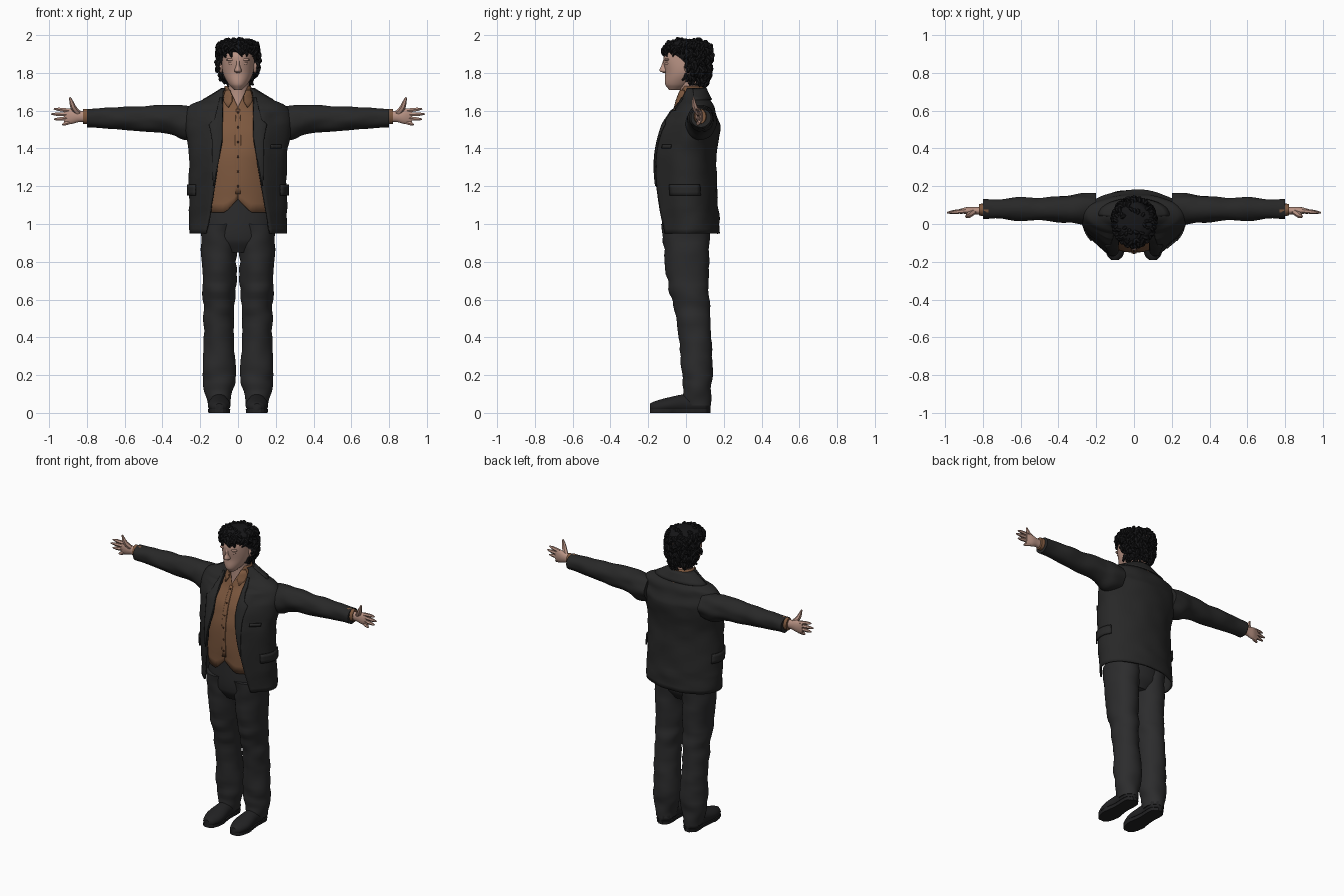
import bpy, bmesh, math, random
from mathutils import Vector, Matrix, noise

random.seed(4)
if "Cube" in bpy.data.objects:
    bpy.data.objects.remove(bpy.data.objects["Cube"])


def material(name, *colour):
    mat = bpy.data.materials.new(name)
    mat.use_nodes = True
    mat.diffuse_color = (*colour, 1)
    shader = mat.node_tree.nodes["Principled BSDF"]
    shader.inputs["Base Color"].default_value = (*colour, 1)
    shader.inputs["Roughness"].default_value = .8
    return mat


SKIN = material("skin", .48, .29, .23)
LIP = material("lip", .34, .16, .13)
HAIR = material("black hair", .008, .008, .009)
JACKET = material("charcoal jacket", .021, .021, .021)
TROUSER = material("charcoal trousers", .025, .025, .026)
SHIRT = material("brown shirt", .21, .1, .05)
BUTTON = material("dark button", .05, .02, .01)
SHOE = material("black shoe", .016, .016, .017)


def select_only(ob):
    bpy.ops.object.select_all(action='DESELECT')
    ob.select_set(True)
    bpy.context.view_layer.objects.active = ob


def finish(ob, mat, mirror=False, thickness=0):
    ob.data.materials.clear()
    ob.data.materials.append(mat)
    select_only(ob)
    bpy.ops.object.shade_smooth_by_angle(angle=math.radians(50))
    if thickness:
        solid = ob.modifiers.new("thickness", 'SOLIDIFY')
        solid.thickness, solid.offset = thickness, -1
    if mirror:
        ob.modifiers.new("mirror", 'MIRROR')


def add_mesh(name, bm, mat, **options):
    mesh = bpy.data.meshes.new(name)
    bm.to_mesh(mesh)
    bm.free()
    ob = bpy.data.objects.new(name, mesh)
    bpy.context.collection.objects.link(ob)
    finish(ob, mat, **options)


def section(rings, a):
    """Smooth interpolation of the rings: centre and two radii at station a."""
    last = len(rings) - 1
    i = max(k for k in range(last) if k == 0 or rings[k][0] <= a)
    here, after = Vector(rings[i]), Vector(rings[i + 1])
    span = after[0] - here[0]
    u = (a - here[0]) / span

    def slope(k):
        low, high = Vector(rings[max(k - 1, 0)]), Vector(rings[min(k + 1, last)])
        return (high - low) * span / (high[0] - low[0])

    ease = u * u * (3 - 2 * u)
    bend = slope(i) * u * (1 - u) ** 2 - slope(i + 1) * u * u * (1 - u)
    return (here.lerp(after, ease) + bend)[1:]


def point(rings, a, angle, axis='z', centre=0, offset=0, warp=None):
    q, rp, rq = section(rings, a)
    u = centre + (rp + offset) * math.sin(angle)
    v = q - (rq + offset) * math.cos(angle)
    co = Vector({'z': (u, v, a), 'x': (a, u, v), 'y': (u, a, v)}[axis])
    return warp(co) if warp else co


def fill_grid(bm, rows, closed=False):
    for low, high in zip(rows, rows[1:]):
        for j in range(len(low) - (not closed)):
            k = (j + 1) % len(low)
            bm.faces.new((low[j], low[k], high[k], high[j]))


def loft(name, rings, mat, axis='z', centre=0, rough=0, warp=None, gap=None, sides=40, steps=6, **options):
    """Skin over elliptical rings; gap(a) leaves the front open by that half width."""
    bm = bmesh.new()
    stations = [low[0] + (high[0] - low[0]) * k / steps
                for low, high in zip(rings, rings[1:]) for k in range(steps)] + [rings[-1][0]]
    rows = []
    for a in stations:
        start = math.asin(min(.8, gap(a) / section(rings, a)[1])) if gap else 0
        row = []
        for j in range(sides + bool(gap)):
            angle = start + (math.tau - 2 * start) * j / sides
            co = point(rings, a, angle, axis, centre)
            wrinkle = rough * noise.noise(Vector((co.x, co.y, co.z * 2)) * 9)
            row.append(bm.verts.new(point(rings, a, angle, axis, centre, wrinkle, warp)))
        rows.append(row)
    fill_grid(bm, rows, not gap)
    if not gap:
        bm.faces.new(rows[0][::-1])
        bm.faces.new(rows[-1])
        bmesh.ops.recalc_face_normals(bm, faces=bm.faces)
    add_mesh(name, bm, mat, **options)


def patch(name, rings, rows, mat, offset=.008, warp=None, columns=8, **options):
    """Thin plate on a lofted body; each row is a height and two angles."""
    bm = bmesh.new()
    grid = [[bm.verts.new(point(rings, z, a + (b - a) * k / columns, offset=offset, warp=warp))
             for k in range(columns + 1)] for z, a, b in rows]
    fill_grid(bm, grid)
    add_mesh(name, bm, mat, thickness=.008, **options)


def angle_at(rings, z, x):
    return math.asin(x / section(rings, z)[1])


def heights(low, high, count):
    return [low + (high - low) * k / count for k in range(count + 1)]


def tubes(name, strands, mat, **options):
    curve = bpy.data.curves.new(name, 'CURVE')
    curve.dimensions, curve.bevel_depth, curve.bevel_resolution = '3D', 1, 1
    curve.use_fill_caps = True
    for points, radius in strands:
        spline = curve.splines.new('NURBS')
        spline.points.add(len(points) - 1)
        for knot, co, taper in zip(spline.points, points, (1, 1, .8, .3)):
            knot.co, knot.radius = (*co, 1), radius * taper
        spline.order_u, spline.use_endpoint_u, spline.resolution_u = 3, True, 4
    ob = bpy.data.objects.new(name, curve)
    bpy.context.collection.objects.link(ob)
    select_only(ob)
    bpy.ops.object.convert(target='MESH')
    finish(bpy.context.object, mat, **options)


def ellipsoids(name, centres, size, mat, **options):
    bm = bmesh.new()
    for centre in centres:
        matrix = Matrix.Translation(centre) @ Matrix.Diagonal((*size, 1))
        bmesh.ops.create_uvsphere(bm, u_segments=16, v_segments=10, radius=1, matrix=matrix)
    add_mesh(name, bm, mat, **options)


# Trousers
loft("trouser_seat", [(.85, 0, .1, .08), (.92, 0, .19, .12), (1.14, 0, .19, .13)], TROUSER)
loft("trouser_leg", [(.04, .06, .06, .07), (.2, .06, .085, .08), (.5, .04, .08, .09),
     (.7, .01, .09, .11), (1, 0, .1, .13)], TROUSER, centre=.1, rough=.01, steps=9, mirror=True)

# Shoes: rounded uppers on flat soles
shoe = [(-.19, .03, .02, .02), (-.17, .03, .04, .03), (-.1, .04, .06, .04),
        (0, .05, .05, .05), (.1, .05, .05, .05), (.13, .05, .02, .03)]
loft("shoe_upper", shoe, SHOE, axis='y', centre=.1, mirror=True,
     warp=lambda c: Vector((c.x, c.y, max(c.z, .01))))
loft("shoe_sole", shoe, SHOE, axis='y', centre=.1, mirror=True,
     warp=lambda c: Vector((c.x, c.y, .02 if c.z > .03 else 0)))

# Shirt with a notched hem and an open neck
shirt = [(1.06, 0, .2, .14), (1.35, 0, .2, .15), (1.5, .01, .2, .13),
         (1.6, .04, .15, .11), (1.66, .04, .09, .09), (1.73, .03, .07, .06)]


def notch(c):
    lift = max(0, 1 - abs(c.x) / .07) * max(0, 1.2 - c.z) / 2
    return c + Vector((0, 0, lift)) if c.y < 0 else c


loft("shirt_body", shirt, SHIRT, rough=.004, warp=notch, thickness=.004,
     gap=lambda z: max(0, z - 1.62) / 2, sides=64)
patch("shirt_placket", shirt, [(z, -.07, .07) for z in heights(1.16, 1.61, 12)], SHIRT, offset=.005)
patch("shirt_collar", shirt, [(z, angle_at(shirt, z, .05 - spread), angle_at(shirt, z, .05 + spread))
      for z, spread in ((1.62, .003), (1.65, .02), (1.68, .02), (1.71, .01))], SHIRT, mirror=True)
ellipsoids("shirt_buttons", [point(shirt, z, 0, offset=.006) for z in heights(1.2, 1.59, 5)],
           (.006, .003, .006), BUTTON)

# Jacket, open down the front with the edges flaring forward
jacket = [(.95, .02, .26, .16), (1.1, .01, .26, .16), (1.35, 0, .26, .16), (1.52, .03, .28, .15),
          (1.58, .04, .28, .12), (1.63, .05, .25, .1), (1.66, .05, .18, .08), (1.72, .04, .08, .06)]


def opening(z):
    return .08 + .18 * max(0, 1.45 - z)


def flare(c):
    if c.y > 0 or c.z > 1.6:
        return c
    return c - Vector((0, .02 * math.exp(-((abs(c.x) - .13) / .05) ** 2), 0))


def lapel_row(z):
    width = (z - 1.18) / 5 if z < 1.55 else (1.72 - z) / 4
    return z, angle_at(jacket, z, opening(z)), angle_at(jacket, z, opening(z) + width)


loft("jacket_body", jacket, JACKET, rough=.007, warp=flare, gap=opening, thickness=.01, sides=64)
patch("lapel", jacket, [lapel_row(z) for z in heights(1.2, 1.67, 20)], JACKET, warp=flare, mirror=True)
patch("back_collar", jacket, [(z, 1.5, math.tau - 1.5) for z in heights(1.66, 1.72, 4)],
      JACKET, columns=24)
patch("pocket_flap", jacket, [(z, 1, 2) for z in heights(1.15, 1.21, 3)], JACKET,
      offset=.012, warp=flare, mirror=True)
patch("breast_pocket", jacket, [(z, .7, 1) for z in (1.4, 1.42)], JACKET, warp=flare)

# Sleeves and shirt cuffs
loft("sleeve", [(.2, 1.54, .08, .08), (.28, 1.54, .08, .09), (.35, 1.55, .07, .08),
     (.6, 1.56, .06, .06), (.8, 1.56, .05, .05)], JACKET, axis='x', centre=.08,
     rough=.01, steps=9, mirror=True)
loft("shirt_cuff", [(.77, 1.57, .04, .04), (.82, 1.57, .03, .04)], SHIRT,
     axis='x', centre=.075, mirror=True)

# Hands: palm, four fanned fingers and a raised thumb
loft("palm", [(.79, 1.57, .02, .03), (.84, 1.57, .02, .03), (.88, 1.57, .02, .04),
     (.92, 1.57, .01, .04)], SKIN, axis='x', centre=.07, mirror=True)
fingers = []
for k in range(4):
    root = Vector((.89, .07, 1.6 - .02 * k))
    tip = Vector((.99 - .015 * (k - 1) ** 2, .06, 1.61 - .028 * k))
    fingers.append(([root.lerp(tip, u) for u in (0, .4, .8, 1)], .012))
tubes("fingers", fingers, SKIN, mirror=True)
tubes("thumb", [([(.84, .07, 1.58), (.87, .05, 1.61), (.88, .04, 1.64), (.89, .04, 1.67)], .016)],
      SKIN, mirror=True)

# Neck, head and face
loft("neck", [(1.6, .04, .07, .07), (1.7, .03, .06, .06), (1.8, .02, .06, .06)], SKIN)
loft("head", [(1.71, -.06, .02, .03), (1.74, -.04, .05, .07), (1.8, -.01, .08, .1),
     (1.88, 0, .085, .12), (1.92, .01, .08, .11), (1.97, .01, .03, .04)], SKIN)
loft("nose", [(1.8, -.11, .01, .01), (1.81, -.11, .02, .03), (1.84, -.11, .01, .02),
     (1.87, -.11, .01, .01)], SKIN)
ellipsoids("brow", [(.036, -.1, 1.87)], (.026, .014, .008), SKIN, mirror=True)
ellipsoids("eyelid", [(.034, -.097, 1.85)], (.017, .012, .009), SKIN, mirror=True)
ellipsoids("ear", [(.09, .01, 1.83)], (.012, .02, .03), SKIN, mirror=True)
ellipsoids("lips", [(0, -.1, z) for z in (1.768, 1.777)], (.022, .01, .006), LIP)

# Curly hair: a cap covered with small locks
hair = [(1.75, .06, .04, .03), (1.82, .04, .09, .08), (1.87, .03, .1, .09),
        (1.92, .01, .1, .12), (1.96, .01, .09, .1), (1.98, .01, .04, .05)]
loft("hair_cap", hair, HAIR, rough=.012)
locks = []
while len(locks) < 300:
    base = point(hair, random.uniform(1.77, 1.98), random.uniform(0, math.tau))
    if base.z < 1.91 and base.y < 0:
        continue
    out = (base - Vector((0, .01, 1.87))).normalized()
    sideways = out.cross(Vector((0, 0, 1))) * random.uniform(-1, 1)
    along = (sideways - Vector((0, 0, .7))).normalized() * random.uniform(.02, .04)
    lift = out * .015
    points = [base - lift / 4, base + lift + along / 3, base + lift + along, base + along * 1.3]
    for co in points:
        co.z = min(co.z, 1.99)
    locks.append((points, .01))
tubes("hair_locks", locks, HAIR)
